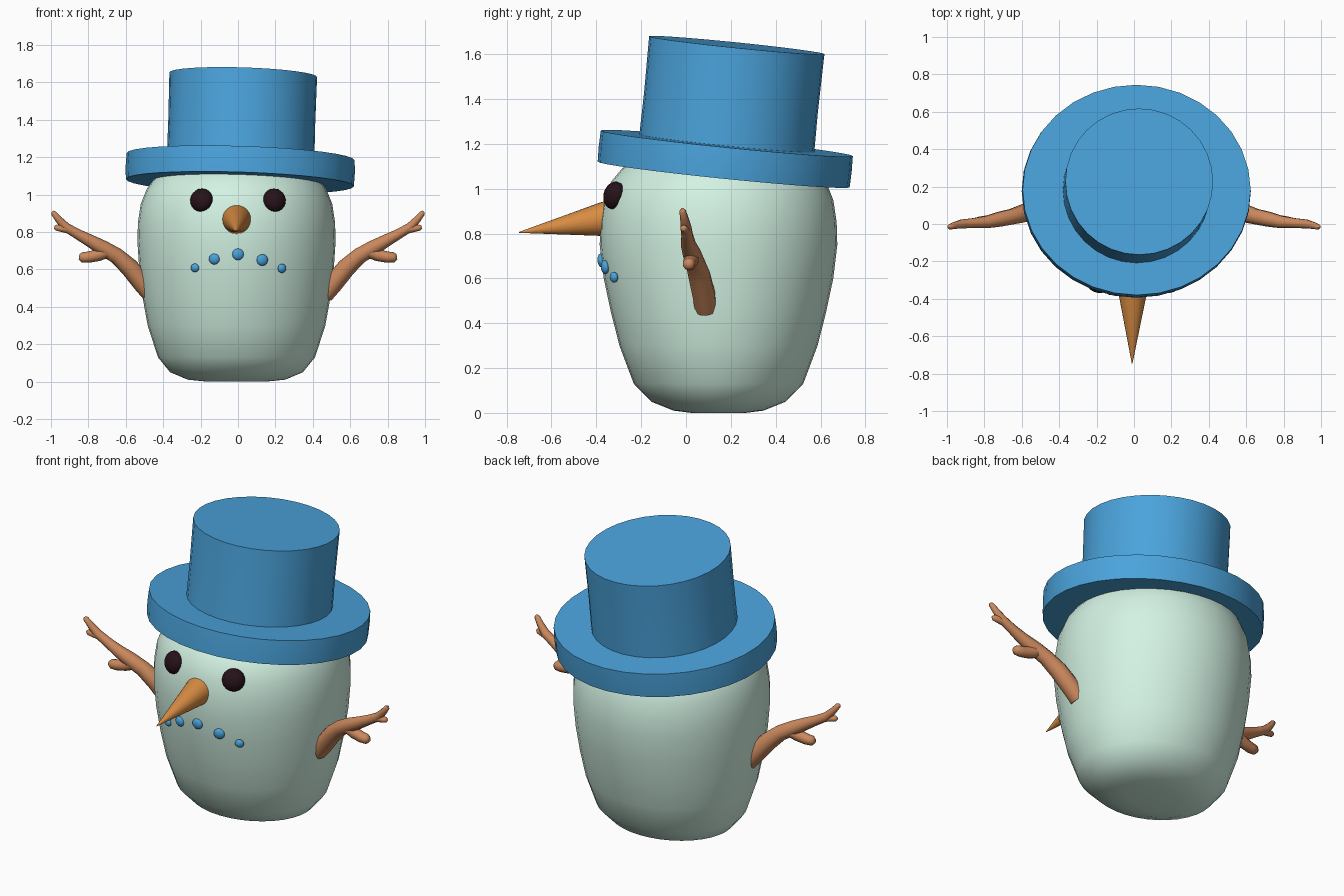
import bpy, bmesh, math
from mathutils import Vector, Matrix

if "Cube" in bpy.data.objects:
    bpy.data.objects.remove(bpy.data.objects["Cube"])


def material(name, rgb):
    m = bpy.data.materials.new(name)
    m.diffuse_color = (*rgb, 1)
    m.use_nodes = True
    m.node_tree.nodes["Principled BSDF"].inputs["Base Color"].default_value = m.diffuse_color
    return m


SNOW = material("pale_mint", (0.65, 0.89, 0.77))
BLUE = material("blue", (0.07, 0.37, 0.72))
WOOD = material("brown", (0.60, 0.25, 0.11))
ORANGE = material("orange", (0.68, 0.26, 0.055))
DARK = material("dark", (0.02, 0.006, 0.01))


def finish(name, bm, mat, angle=50):
    bmesh.ops.recalc_face_normals(bm, faces=bm.faces)
    me = bpy.data.meshes.new(name)
    bm.to_mesh(me)
    bm.free()
    me.materials.append(mat)
    ob = bpy.data.objects.new(name, me)
    bpy.context.collection.objects.link(ob)
    bpy.ops.object.select_all(action='DESELECT')
    ob.select_set(True)
    bpy.context.view_layer.objects.active = ob
    bpy.ops.object.shade_smooth_by_angle(angle=math.radians(angle))
    return ob


def skin_rings(bm, rings):
    """Bridge rings of points and cap both ends."""
    vs = [[bm.verts.new(p) for p in r] for r in rings]
    n = len(vs[0])
    for a, b in zip(vs, vs[1:]):
        for i in range(n):
            j = (i + 1) % n
            bm.faces.new((a[i], a[j], b[j], b[i]))
    bm.faces.new(vs[0][::-1])
    bm.faces.new(vs[-1])


def lathe(name, profile, mat, matrix, n=32, angle=50):
    """Elliptical lathe from (rx, ry, z) profile points."""
    bm = bmesh.new()
    skin_rings(bm, [[matrix @ Vector((rx * math.cos(2 * math.pi * i / n),
                                      ry * math.sin(2 * math.pi * i / n), z))
                     for i in range(n)] for rx, ry, z in profile])
    return finish(name, bm, mat, angle)


def tube(bm, path, n=10):
    """Tapered tube along (x, y, z, radius) points."""
    pts = [Vector(p[:3]) for p in path]
    rings = []
    for i, p in enumerate(pts):
        t = (pts[min(i + 1, len(pts) - 1)] - pts[max(i - 1, 0)]).normalized()
        u = t.cross(Vector((0, 1, 0))).normalized()
        v = t.cross(u)
        rings.append([p + path[i][3] * (u * math.cos(2 * math.pi * k / n) + v * math.sin(2 * math.pi * k / n))
                      for k in range(n)])
    skin_rings(bm, rings)


def pebble(name, centre, radius, depth, normal, mat):
    """Flattened ball lying on the surface."""
    bm = bmesh.new()
    rot = Vector(normal).to_track_quat('Z', 'Y').to_matrix().to_4x4()
    bmesh.ops.create_uvsphere(bm, u_segments=20, v_segments=12, radius=1,
                              matrix=Matrix.Translation(centre) @ rot @ Matrix.Diagonal((radius, radius, depth, 1)))
    finish(name, bm, mat)


# Snow body
body = [(0.16, 0.12, 0.0), (0.26, 0.20, 0.01), (0.355, 0.30, 0.05), (0.42, 0.378, 0.13),
        (0.475, 0.442, 0.30), (0.502, 0.48, 0.45), (0.52, 0.512, 0.60), (0.53, 0.53, 0.75),
        (0.527, 0.527, 0.85), (0.512, 0.512, 0.95), (0.48, 0.48, 1.03), (0.435, 0.43, 1.09),
        (0.35, 0.35, 1.15), (0.2, 0.2, 1.19), (0.05, 0.05, 1.2)]
lathe("body", body, SNOW, Matrix.Translation((-0.008, 0.145, 0)), 36, 70)

# Tilted hat: brim and crown
tilt = (Matrix.Translation((0.012, 0.175, 1.133))
        @ Matrix.Rotation(math.radians(1.8), 4, 'Y') @ Matrix.Rotation(math.radians(-5.8), 4, 'X'))
lathe("hat_brim", [(0.61, 0.565, -0.07), (0.613, 0.567, 0.0), (0.61, 0.565, 0.07)], BLUE, tilt)
lathe("hat_crown", [(0.395, 0.393, 0.0), (0.393, 0.39, 0.25), (0.395, 0.393, 0.51)], BLUE, tilt)

# Carrot nose
base, tip = Vector((-0.007, -0.33, 0.87)), Vector((-0.01, -0.745, 0.805))
aim = Matrix.Translation(base) @ (tip - base).to_track_quat('Z', 'Y').to_matrix().to_4x4()
length = (tip - base).length
lathe("nose", [(0.06, 0.06, -0.03), (0.078, 0.078, 0.0), (0.077, 0.077, 0.035),
               (0.002, 0.002, length)], ORANGE, aim, 24, 60)

# Eyes
for side, label in ((-1, "left"), (1, "right")):
    pebble("eye_" + label, (side * 0.195, -0.32, 0.97), 0.063, 0.045, (side * 0.38, -0.92, 0.25), DARK)

# Mouth pebbles
for i, (x, z, r) in enumerate([(-0.23, 0.608, 0.023), (-0.127, 0.655, 0.029), (0.0, 0.68, 0.031),
                               (0.13, 0.65, 0.031), (0.235, 0.605, 0.024)]):
    y = 0.14 - math.sqrt(0.518 ** 2 - x * x)
    pebble(f"mouth_{i + 1}", (x, y, z), r, 0.017, (x, y - 0.145, -0.05), BLUE)

# Twig arms: trunk, lower twig and fork, mirrored
trunk = [(0.46, 0.088, 0.465, 0.05), (0.51, 0.08, 0.525, 0.052), (0.58, 0.06, 0.61, 0.05),
         (0.65, 0.04, 0.673, 0.043), (0.72, 0.025, 0.713, 0.041), (0.79, 0.01, 0.752, 0.034),
         (0.86, 0.005, 0.79, 0.027), (0.92, 0, 0.825, 0.025), (0.96, -0.008, 0.868, 0.019),
         (0.985, -0.015, 0.9, 0.015), (0.993, -0.015, 0.909, 0.007)]
lower = [(0.69, 0.03, 0.70, 0.036), (0.75, 0.02, 0.675, 0.032), (0.80, 0.015, 0.665, 0.03),
         (0.835, 0.012, 0.664, 0.027), (0.85, 0.012, 0.666, 0.014)]
fork = [(0.89, 0.002, 0.81, 0.022), (0.94, -0.005, 0.818, 0.019), (0.972, -0.01, 0.823, 0.016),
        (0.982, -0.01, 0.825, 0.008)]
for side, label in ((-1, "left"), (1, "right")):
    bm = bmesh.new()
    for path in (trunk, lower, fork):
        tube(bm, [(side * x, y, z, r) for x, y, z, r in path])
    finish("arm_" + label, bm, WOOD, 60)
